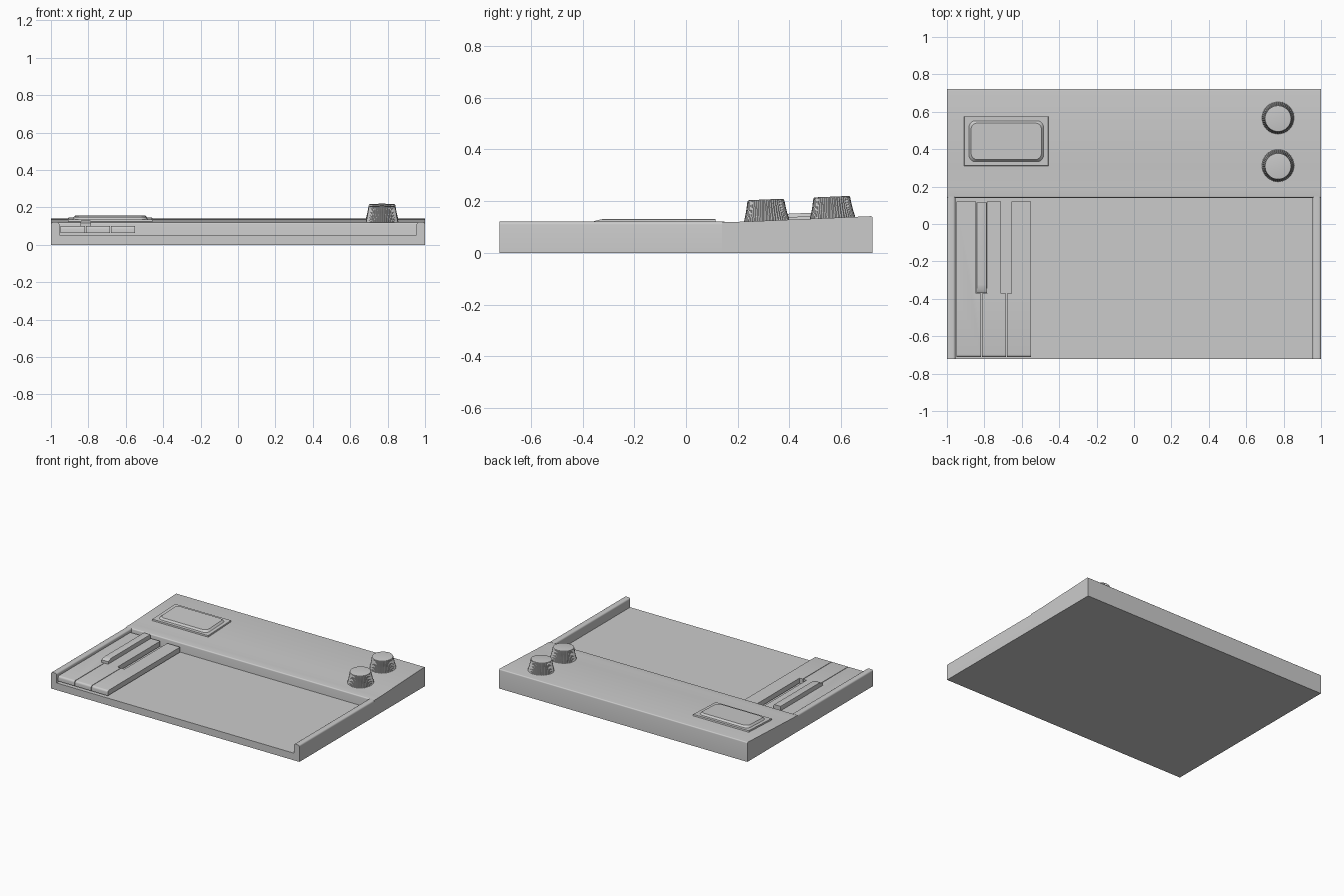
import bpy, bmesh, math
from mathutils import Matrix

if "Cube" in bpy.data.objects:
    bpy.data.objects.remove(bpy.data.objects["Cube"])

SLOPE = math.atan2(0.019, 0.45)


def deck(y):
    return 0.124 + (y - 0.30) * math.tan(SLOPE)


def make(name, bm, angle=35):
    bmesh.ops.recalc_face_normals(bm, faces=bm.faces)
    me = bpy.data.meshes.new(name)
    bm.to_mesh(me)
    bm.free()
    ob = bpy.data.objects.new(name, me)
    bpy.context.collection.objects.link(ob)
    bpy.ops.object.select_all(action='DESELECT')
    ob.select_set(True)
    bpy.context.view_layer.objects.active = ob
    bpy.ops.object.shade_smooth_by_angle(angle=math.radians(angle))
    return ob


def prism(points, vec):
    """Extrude a closed 3D outline along vec."""
    bm = bmesh.new()
    face = bm.faces.new([bm.verts.new(p) for p in points])
    res = bmesh.ops.extrude_face_region(bm, geom=[face], use_keep_orig=True)
    bmesh.ops.translate(bm, vec=vec, verts=[v for v in res['geom'] if isinstance(v, bmesh.types.BMVert)])
    bmesh.ops.recalc_face_normals(bm, faces=bm.faces)
    return bm


def round_edges(bm, test, width, segments=4):
    edges = [e for e in bm.edges if test(*e.verts)]
    bmesh.ops.bevel(bm, geom=edges, offset=width, segments=segments, profile=0.5, affect='EDGES')


# Body: side profile with a gently rising rear deck, split into rear block, tray and rails
rear = [(0.14, 0), (0.14, 0.12), (0.20, 0.12), (0.26, 0.122), (0.32, deck(0.32)), (0.722, 0.142), (0.722, 0)]
bm = prism([(-1, y, z) for y, z in rear], (2, 0, 0))
round_edges(bm, lambda a, b: abs(a.co.x - b.co.x) > 1 and min(a.co.z, b.co.z) > 0.11
            and (a.co.y < 0.15 or a.co.y > 0.7), 0.008)
make("control_deck", bm)

tray = [(-0.956, -0.722), (0.956, -0.722), (0.956, 0.14), (-0.956, 0.14)]
make("key_tray", prism([(x, y, 0) for x, y in tray], (0, 0, 0.052)))

for side, s in (("left", -1), ("right", 1)):
    pts = [(s * 1.0, -0.722, 0), (s * 1.0, -0.722, 0.121), (s * 0.955, -0.722, 0.121), (s * 0.955, -0.722, 0)]
    bm = prism(pts, (0, 0.87, 0))
    round_edges(bm, lambda a, b: abs(a.co.y - b.co.y) > 0.5 and a.co.z > 0.1, 0.012)
    make(side + "_rail", bm)


# White keys: wide at the front, notched beside the black key slots
def white_key(name, x0, x1, back0, back1):
    y0, ym, y1 = -0.712, -0.372, 0.12
    pts = [(x0, y0), (x1, y0), (x1, ym)]
    if back1 != x1:
        pts.append((back1, ym))
    pts += [(back1, y1), (back0, y1)]
    if back0 != x0:
        pts.append((back0, ym))
    pts.append((x0, ym))
    bm = prism([(x, y, 0.063) for x, y in pts], (0, 0, 0.037))
    round_edges(bm, lambda a, b: a.co.y < -0.71 and b.co.y < -0.71 and min(a.co.z, b.co.z) > 0.09, 0.014)
    make(name, bm)


white_key("white_key_1", -0.950, -0.818, -0.950, -0.845)
white_key("white_key_2", -0.814, -0.684, -0.786, -0.711)
white_key("white_key_3", -0.680, -0.550, -0.654, -0.550)

# Black key with sloping nose
nose = [(-0.368, 0.063), (-0.368, 0.116), (-0.355, 0.123), (-0.325, 0.130), (0.115, 0.130), (0.115, 0.063)]
bm = prism([(-0.841, y, z) for y, z in nose], (0.054, 0, 0))
round_edges(bm, lambda a, b: abs(a.co.y - b.co.y) > 0.3 and a.co.z > 0.1, 0.005, 2)
make("black_key", bm)


# Display: bevelled bezel plate and raised rounded glass, tilted with the deck
def plate(name, w, d, z0, h, taper, corner):
    bm = bmesh.new()
    bmesh.ops.create_cube(bm, size=1)
    for v in bm.verts:
        top = v.co.z > 0
        t = taper if top else 0
        v.co = (math.copysign(w - t, v.co.x), math.copysign(d - t, v.co.y), z0 + (h if top else 0))
    if corner:
        round_edges(bm, lambda a, b: abs(a.co.z - b.co.z) > h * 0.5, corner, 5)
    bm.transform(Matrix.Translation((-0.683, 0.443, deck(0.443))) @ Matrix.Rotation(SLOPE, 4, 'X'))
    make(name, bm, 25)


plate("display_bezel", 0.228, 0.135, -0.01, 0.02, 0.004, 0)
plate("display_glass", 0.200, 0.110, 0.009, 0.014, 0.012, 0.028)

# Knobs: flared knurled skirt, smooth flat cap
PROFILE = [(0.088, -0.006), (0.086, 0.008), (0.080, 0.030), (0.075, 0.055), (0.072, 0.074), (0.069, 0.081), (0.064, 0.082)]
N = 96


def knob(name, x, y):
    bm = bmesh.new()
    rings = []
    for k, (r, z) in enumerate(PROFILE):
        ring = []
        for i in range(N):
            a = 2 * math.pi * i / N
            groove = 0.003 if (i % 2 and k < 5) else 0
            ring.append(bm.verts.new(((r - groove) * math.cos(a), (r - groove) * math.sin(a), z)))
        rings.append(ring)
    for lo, hi in zip(rings, rings[1:]):
        for i in range(N):
            j = (i + 1) % N
            bm.faces.new((lo[i], lo[j], hi[j], hi[i]))
    bm.faces.new(rings[0][::-1])
    bm.faces.new(rings[-1])
    bm.transform(Matrix.Translation((x, y, deck(y))) @ Matrix.Rotation(SLOPE, 4, 'X'))
    make(name, bm, 30)


knob("front_knob", 0.77, 0.312)
knob("rear_knob", 0.77, 0.567)
